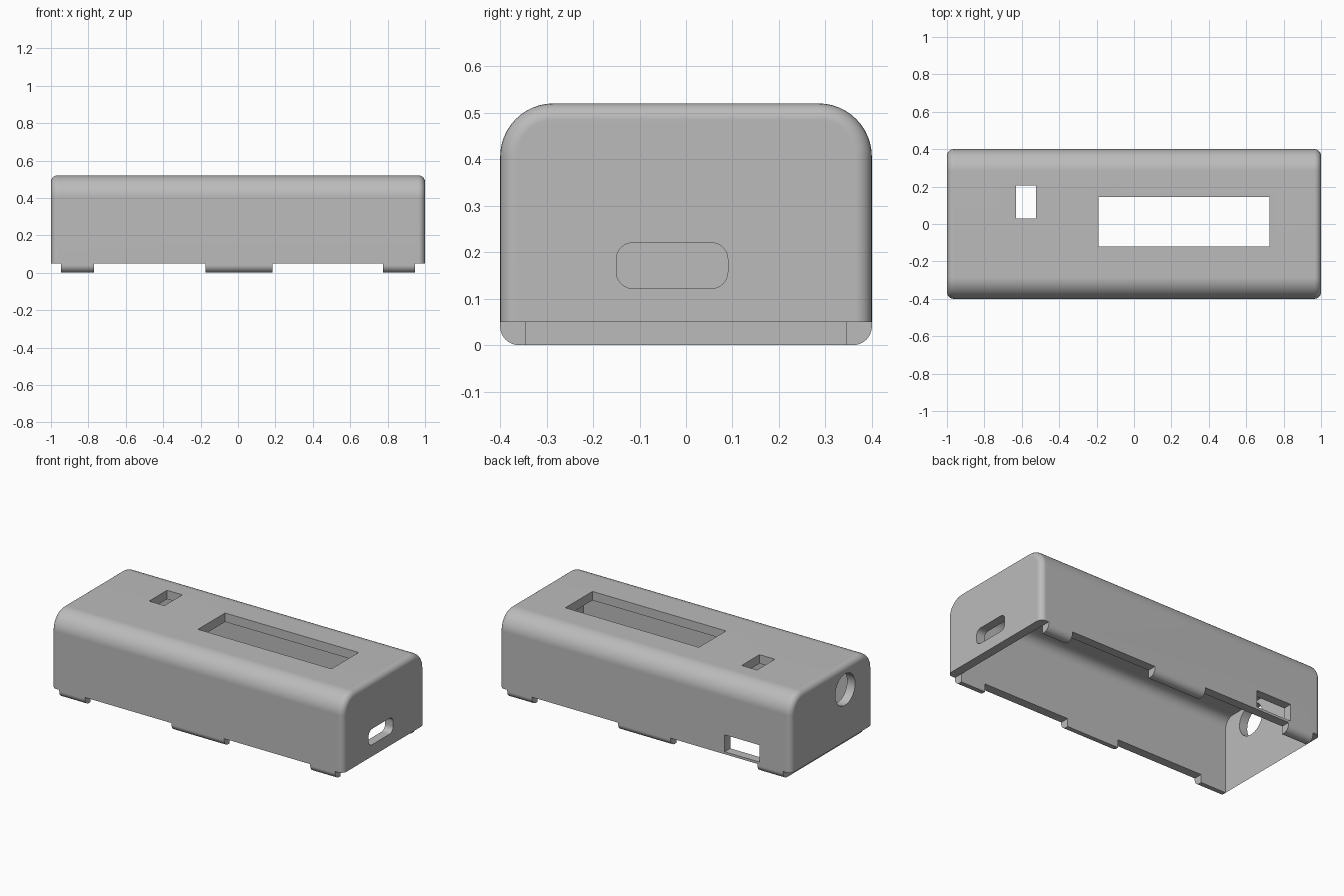
import bpy, bmesh, math
from mathutils import Matrix, Vector

if "Cube" in bpy.data.objects:
    bpy.data.objects.remove(bpy.data.objects["Cube"], do_unlink=True)

grey = bpy.data.materials.new("plain grey plastic")
grey.use_nodes = True
colour = (0.5, 0.5, 0.5, 1)
grey.diffuse_color = colour
grey.node_tree.nodes["Principled BSDF"].inputs["Base Color"].default_value = colour

WALL = 0.055
HEIGHT = 0.52
HALF_DEPTH = 0.4


def rounded_rect(u0, u1, v0, v1, r_low, r_top, steps=12):
    """Counter-clockwise outline with separate bottom and top corner radii."""
    corners = [(u1, v0, -1, 1, r_low, 270), (u1, v1, -1, -1, r_top, 0),
               (u0, v1, 1, -1, r_top, 90), (u0, v0, 1, 1, r_low, 180)]
    points = []
    for u, v, su, sv, r, start in corners:
        if r == 0:
            points.append((u, v))
            continue
        for i in range(steps + 1):
            a = math.radians(start + 90 * i / steps)
            points.append((u + su * r + r * math.cos(a), v + sv * r + r * math.sin(a)))
    return points


def prism(name, outline, x0, x1, end_radius=0):
    """Extrude a (y, z) outline along x, optionally rounding both end rims."""
    bm = bmesh.new()
    first = bm.faces.new([bm.verts.new((x0, y, z)) for y, z in outline])
    new = bmesh.ops.extrude_face_region(bm, geom=[first])["geom"]
    moved = [g for g in new if isinstance(g, bmesh.types.BMVert)]
    bmesh.ops.translate(bm, verts=moved, vec=(x1 - x0, 0, 0))
    bmesh.ops.recalc_face_normals(bm, faces=bm.faces)
    if end_radius:
        rims = [e for e in bm.edges if abs(e.verts[0].co.x - e.verts[1].co.x) < 1e-6]
        bmesh.ops.bevel(bm, geom=rims, offset=end_radius, segments=6,
                        profile=0.5, affect='EDGES')
    mesh = bpy.data.meshes.new(name)
    bm.to_mesh(mesh)
    bm.free()
    obj = bpy.data.objects.new(name, mesh)
    bpy.context.collection.objects.link(obj)
    return obj


def box(name, x0, x1, y0, y1, z0, z1):
    return prism(name, rounded_rect(y0, y1, z0, z1, 0, 0), x0, x1)


# Outer shell with a large top round and a small foot round
case = prism("case_shell", rounded_rect(-HALF_DEPTH, HALF_DEPTH, 0, HEIGHT, 0.04, 0.115),
             -1, 1, 0.035)
case.data.materials.append(grey)

# Hollow inside, open underneath
inner = HALF_DEPTH - WALL
cutters = [prism("cavity_cutter",
                 rounded_rect(-inner, inner, -0.2, HEIGHT - WALL, 0, 0.06),
                 -1 + WALL, 1 - WALL)]

# Gaps along the lower rim, leaving three tabs on each long side
for x0, x1 in [(-1.1, -0.945), (-0.77, -0.175), (0.185, 0.775), (0.945, 1.1)]:
    cutters.append(box("rim_gap_cutter", x0, x1, -0.6, 0.6, -0.3, 0.05))

# Display window and switch opening in the top
cutters.append(box("window_cutter", -0.19, 0.725, -0.12, 0.145, 0.4, 0.7))
cutters.append(box("switch_cutter", -0.63, -0.525, 0.03, 0.205, 0.4, 0.7))

# Rectangular port in the back wall
cutters.append(box("back_port_cutter", -0.785, -0.545, 0.3, 0.5, 0.065, 0.17))

# Rounded slot in the left end
cutters.append(prism("slot_cutter", rounded_rect(-0.15, 0.09, 0.122, 0.22, 0.035, 0.035, 6),
                     0.85, 1.1))

# Round jack hole in the right end
circle = [(-0.13 + 0.097 * math.cos(math.tau * i / 40), 0.37 + 0.097 * math.sin(math.tau * i / 40))
          for i in range(40)]
cutters.append(prism("jack_cutter", circle, -1.1, -0.85))

bpy.ops.object.select_all(action='DESELECT')
bpy.context.view_layer.objects.active = case
case.select_set(True)
for cutter in cutters:
    cutter.hide_render = True
    mod = case.modifiers.new("cut", 'BOOLEAN')
    mod.operation = 'DIFFERENCE'
    mod.solver = 'EXACT'
    mod.object = cutter
    bpy.ops.object.modifier_apply(modifier=mod.name)
    bpy.data.objects.remove(cutter, do_unlink=True)

# Smooth rounds, crisp flat faces
bpy.ops.object.shade_smooth_by_angle(angle=math.radians(30))
weighted = case.modifiers.new("weighted normals", 'WEIGHTED_NORMAL')
weighted.keep_sharp = True
